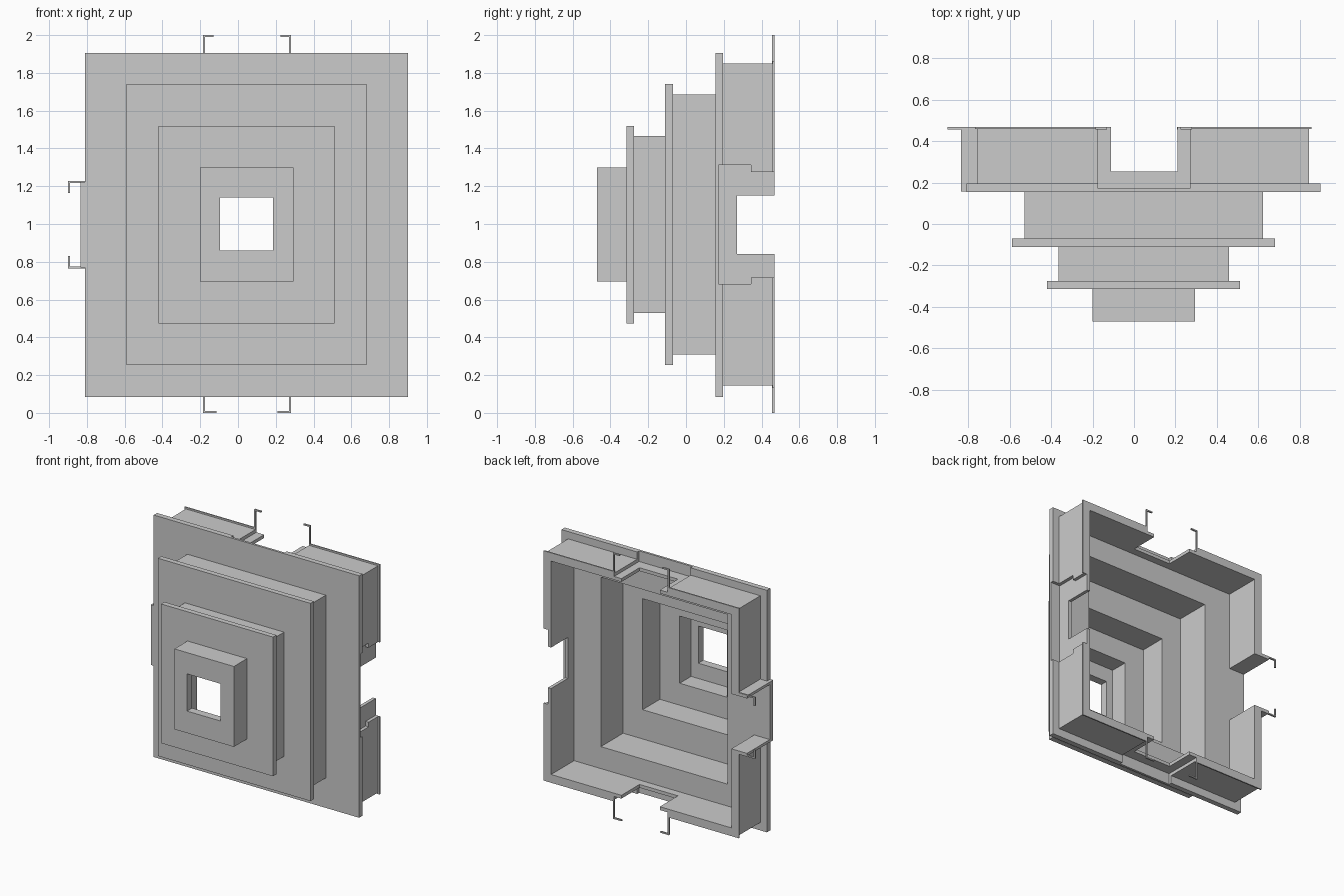
import bpy, bmesh

if "Cube" in bpy.data.objects:
    bpy.data.objects.remove(bpy.data.objects["Cube"])

CX, CZ = 0.045, 0.9965   # centre axis of the nested frames


def mesh_object(name, bm):
    bmesh.ops.recalc_face_normals(bm, faces=bm.faces[:])
    me = bpy.data.meshes.new(name)
    bm.to_mesh(me)
    bm.free()
    ob = bpy.data.objects.new(name, me)
    bpy.context.collection.objects.link(ob)
    return ob


def boxes(name, items):
    """Axis-aligned boxes given as (x0, x1, y0, y1, z0, z1)."""
    bm = bmesh.new()
    for x0, x1, y0, y1, z0, z1 in items:
        for v in bmesh.ops.create_cube(bm, size=1)["verts"]:
            v.co = (x1 if v.co.x > 0 else x0, y1 if v.co.y > 0 else y0, z1 if v.co.z > 0 else z0)
    return mesh_object(name, bm)


def frame(name, outer, inner, y0, y1):
    """Rectangular ring; outer and inner are (x0, x1, z0, z1)."""
    bm = bmesh.new()

    def loop(r, y):
        return [bm.verts.new((r[i], y, r[k])) for i, k in ((0, 2), (1, 2), (1, 3), (0, 3))]
    a, b, c, d = loop(outer, y0), loop(inner, y0), loop(inner, y1), loop(outer, y1)
    for p, q in ((a, b), (b, c), (c, d), (d, a)):
        for i in range(4):
            j = (i + 1) % 4
            bm.faces.new((p[i], p[j], q[j], q[i]))
    return mesh_object(name, bm)


def inset(r, t):
    return (r[0] + t, r[1] - t, r[2] + t, r[3] - t)


def cut(ob, cutters):
    for c in cutters:
        m = ob.modifiers.new("cut", 'BOOLEAN')
        m.operation, m.solver, m.object = 'DIFFERENCE', 'EXACT', c


W = 0.05
base = (-0.755, 0.845, 0.145, 1.85)
tier2 = (-0.53, 0.622, 0.31, 1.685)
tier3 = (-0.365, 0.46, 0.53, 1.465)
tier4 = (-0.20, 0.295, 0.695, 1.30)

# Stepped tier walls with their flanges, open at the back
frame("middle_tier_wall", tier2, inset(tier2, W), -0.07, 0.155)
frame("middle_flange", (-0.59, 0.68, 0.253, 1.74), inset(tier3, W), -0.11, -0.07)
frame("upper_tier_wall", tier3, inset(tier3, W), -0.275, -0.11 + 0.04)
frame("upper_flange", (-0.42, 0.512, 0.473, 1.52), inset(tier4, W), -0.315, -0.275)
frame("front_tier_wall", tier4, inset(tier4, W), -0.41, -0.315)
frame("front_plate", tier4, (-0.095, 0.185, 0.86, 1.14), -0.47, -0.41)

# Large base frame, flange and thin back rim
wall = frame("base_wall", base, inset(base, W), 0.195, 0.458)
rim = frame("back_rim", inset(base, -0.012), inset(base, W), 0.458, 0.468)
flange = frame("base_flange", (-0.81, 0.90, 0.085, 1.905), inset(tier2, W), 0.155, 0.195)

# Projecting joint collar on the left side
collar = boxes("left_collar", [(-0.835, -0.75, 0.156, 0.468, 0.77, 1.223)])

# Cutters: stepped shallow recesses and doorways
D = 0.025
recesses, doors = [], []
for z0, z1 in ((1.85 - D, 2.1), (-0.1, 0.145 + D)):
    recesses.append(boxes("recess_cutter", [(-0.175, 0.27, 0.172, 0.6, z0, z1)]))
for y0, y1, h in ((0.172, 0.345, 0.315), (0.34, 0.6, 0.28)):
    recesses.append(boxes("recess_cutter", [(0.845 - D, 1.1, y0, y1, CZ - h, CZ + h)]))
for z0, z1 in ((1.7, 2.1), (-0.1, 0.3)):
    doors.append(boxes("door_cutter", [(-0.11, 0.21, 0.253, 0.6, z0, z1)]))
doors.append(boxes("door_cutter", [(0.7, 1.1, 0.27, 0.6, 0.842, 1.15)]))
left_door = boxes("door_cutter", [(-1.0, -0.65, 0.196, 0.6, 0.79, 1.203)])

for c in recesses + doors + [left_door]:
    c.hide_render = True
    c.hide_set(True)
cut(wall, recesses + doors + [left_door])
cut(rim, recesses + doors + [left_door])
cut(flange, recesses)
cut(collar, [left_door])

# Thin hooked clips at the back edge
T = 0.01
Y0, Y1 = 0.456, 0.468
for label, z0, z1, tip, reach in (("top", 1.84, 2.0, 1.99, 0.045), ("bottom", 0.0, 0.155, 0.0, 0.062)):
    boxes(label + "_clips", [
        (-0.185, -0.175, Y0, Y1, z0, z1),
        (-0.185, -0.185 + reach + T, Y0, Y1, tip, tip + T),
        (0.27, 0.28, Y0, Y1, z0, z1),
        (0.28 - reach - T, 0.28, Y0, Y1, tip, tip + T)])
boxes("left_clips", [
    (-0.90, -0.75, Y0, Y1, 1.218, 1.228), (-0.90, -0.89, Y0, Y1, 1.163, 1.228),
    (-0.90, -0.75, Y0, Y1, 0.765, 0.775), (-0.90, -0.89, Y0, Y1, 0.765, 0.83)])
